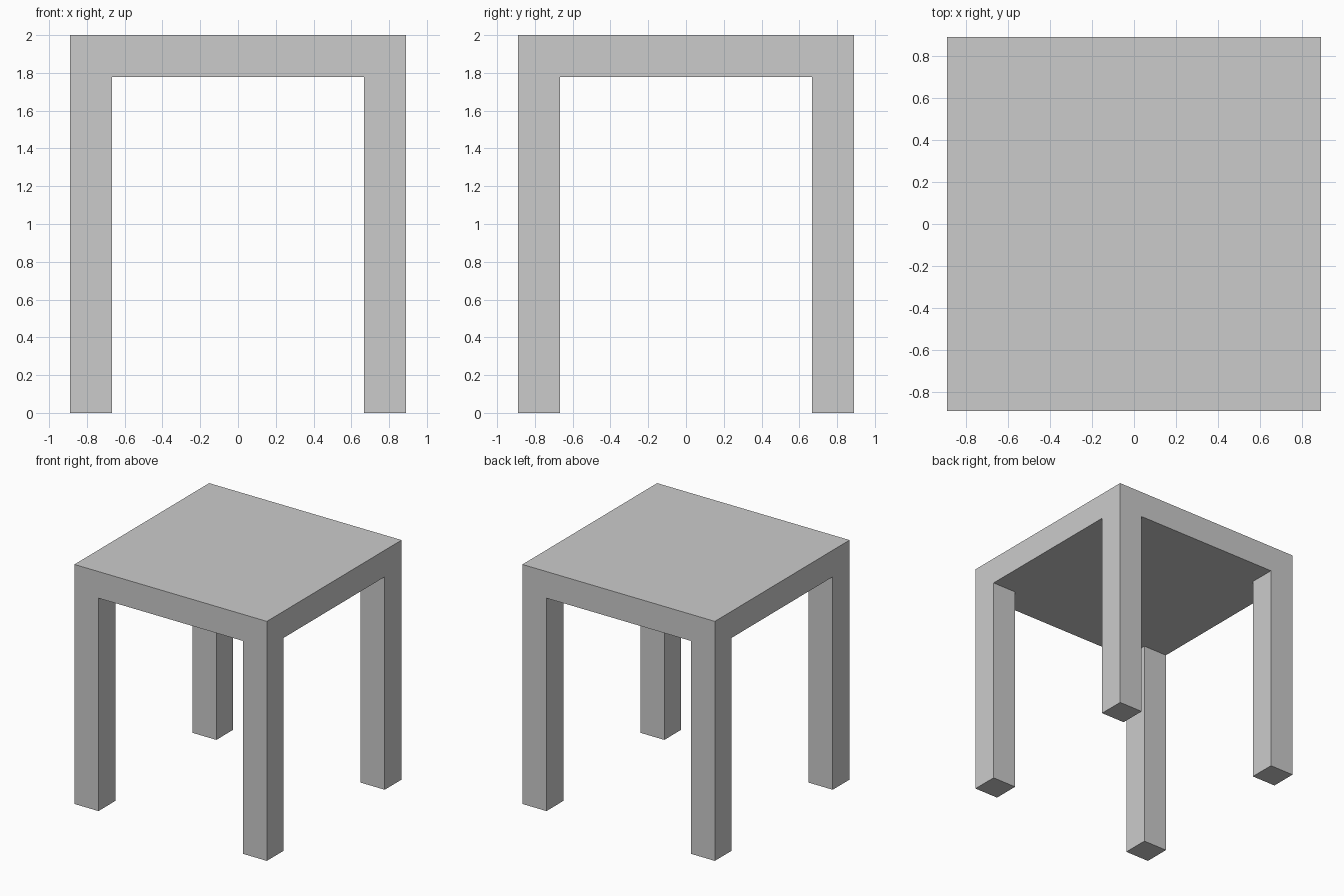
import bpy, bmesh, math
from mathutils import Matrix

if "Cube" in bpy.data.objects:
    bpy.data.objects.remove(bpy.data.objects["Cube"])

HEIGHT = 2.0
HALF = 8 / 9         # half width of the square top
LEG = 2 / 9          # leg width, equal to top thickness
INNER = HALF - LEG

bm = bmesh.new()

# Table top slab
bmesh.ops.create_cube(bm, size=1.0, matrix=Matrix.Translation((0, 0, HEIGHT - LEG / 2))
                      @ Matrix.Diagonal((2 * HALF, 2 * HALF, LEG, 1)))

# Cut the slab along the inner faces of the legs
for axis in ((1, 0, 0), (0, 1, 0)):
    for side in (-INNER, INNER):
        bmesh.ops.bisect_plane(bm, geom=bm.verts[:] + bm.edges[:] + bm.faces[:],
                               plane_co=[side * a for a in axis], plane_no=axis)

# Legs: pull the four underside corners down to the floor
bm.normal_update()
corners = []
for f in bm.faces:
    c = f.calc_center_median()
    if f.normal.z < -0.9 and abs(c.x) > INNER and abs(c.y) > INNER:
        corners.append(f)
new = bmesh.ops.extrude_face_region(bm, geom=corners)["geom"]
for v in new:
    if isinstance(v, bmesh.types.BMVert):
        v.co.z = 0

# Merge coplanar faces so top and legs run flush
bmesh.ops.dissolve_limit(bm, angle_limit=math.radians(1), verts=bm.verts[:], edges=bm.edges[:])
bmesh.ops.recalc_face_normals(bm, faces=bm.faces[:])

mesh = bpy.data.meshes.new("table")
bm.to_mesh(mesh)
bm.free()
bpy.context.collection.objects.link(bpy.data.objects.new("table", mesh))
